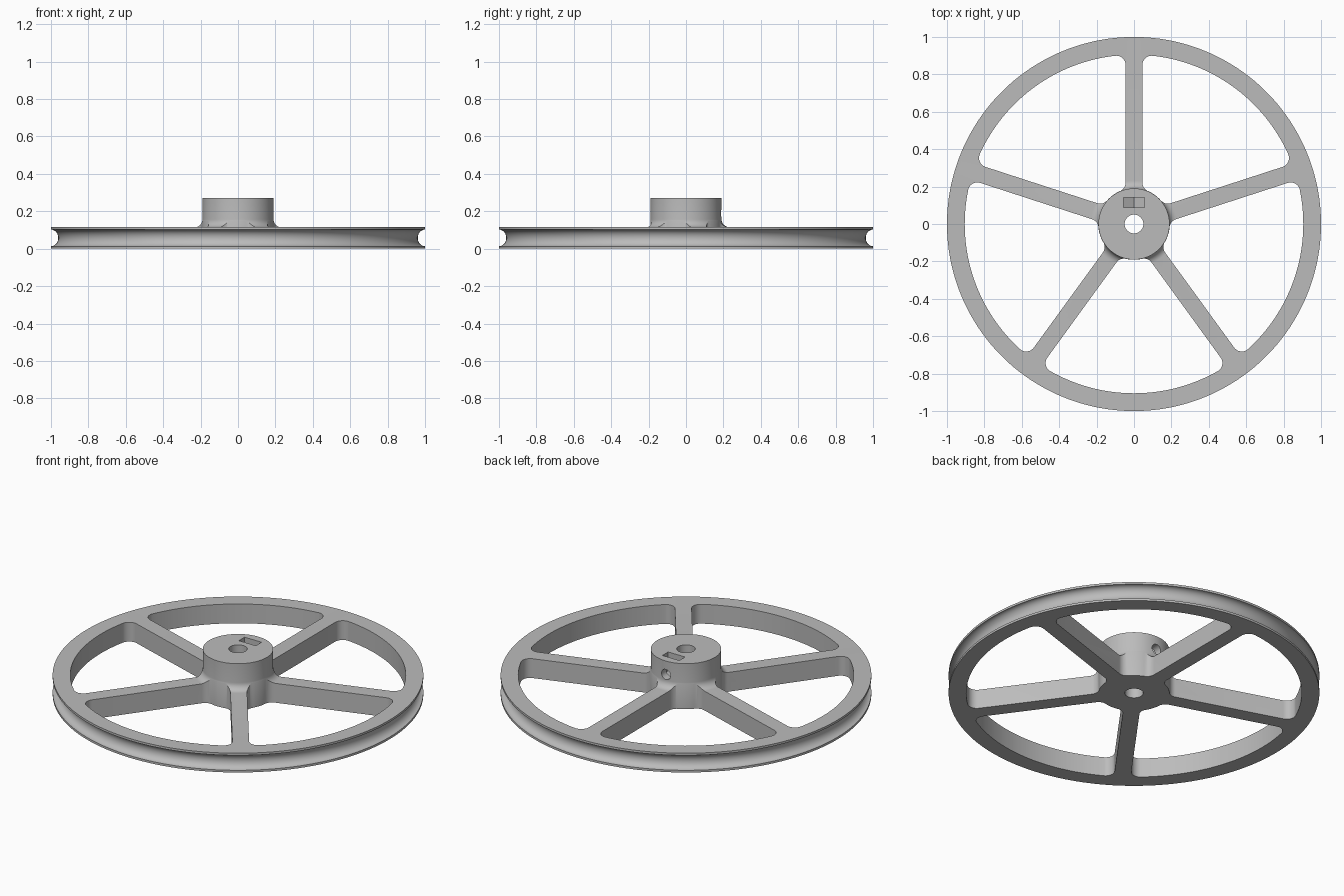
import bpy, bmesh
from math import sin, cos, pi, radians, sqrt, atan2
from mathutils import Vector, Matrix

if "Cube" in bpy.data.objects:
    bpy.data.objects.remove(bpy.data.objects["Cube"])

# Main dimensions
RIM_TOP, HUB_TOP = 0.115, 0.27
RIM_INNER, HUB_R, BORE_R = 0.905, 0.19, 0.05
HALF_SPOKE, ROUND = 0.045, 0.05
SPOKES, STEP = 5, 2 * pi / 5

grey = bpy.data.materials.new("plain grey")
grey.use_nodes = True
grey.diffuse_color = (0.5, 0.5, 0.5, 1)
grey.node_tree.nodes["Principled BSDF"].inputs["Base Color"].default_value = (0.5, 0.5, 0.5, 1)


def finish(bm, name):
    bmesh.ops.recalc_face_normals(bm, faces=bm.faces)
    mesh = bpy.data.meshes.new(name)
    bm.to_mesh(mesh)
    bm.free()
    mesh.materials.append(grey)
    obj = bpy.data.objects.new(name, mesh)
    bpy.context.collection.objects.link(obj)
    return obj


def arc(cx, cy, rx, ry, start, end, steps):
    angles = [start + (end - start) * i / steps for i in range(steps + 1)]
    return [(cx + rx * cos(a), cy + ry * sin(a)) for a in angles]


def lathe(name, profile, steps):
    bm = bmesh.new()
    rings = []
    for i in range(steps):
        a = 2 * pi * i / steps
        rings.append([bm.verts.new((r * cos(a), r * sin(a), z)) for r, z in profile])
    n = len(profile)
    for i in range(steps):
        a, b = rings[i], rings[(i + 1) % steps]
        for j in range(n):
            k = (j + 1) % n
            bm.faces.new((a[j], b[j], b[k], a[k]))
    return finish(bm, name)


def prism(name, points, start, depth, matrix=Matrix()):
    bm = bmesh.new()
    face = bm.faces.new([bm.verts.new((x, y, start)) for x, y in points])
    ext = bmesh.ops.extrude_face_region(bm, geom=[face])
    top = [v for v in ext["geom"] if isinstance(v, bmesh.types.BMVert)]
    bmesh.ops.translate(bm, verts=top, vec=(0, 0, depth))
    bmesh.ops.transform(bm, matrix=matrix, verts=bm.verts)
    obj = finish(bm, name)
    obj.hide_render = True
    return obj


def window_outline():
    """Rounded opening between two spokes, mirrored about its middle line."""
    inner = HUB_R + 0.001
    off = HALF_SPOKE + ROUND
    xi = sqrt((inner + ROUND) ** 2 - off ** 2)
    xo = sqrt((RIM_INNER - ROUND) ** 2 - off ** 2)
    ti, to = atan2(off, xi), atan2(off, xo)
    mid = STEP / 2
    half = arc(0, 0, inner, inner, mid, ti, 8)[:-1]
    half += arc(xi, off, ROUND, ROUND, ti - pi, -pi / 2, 10)
    half += arc(xo, off, ROUND, ROUND, -pi / 2, to, 12)
    half += arc(0, 0, RIM_INNER, RIM_INNER, to, mid, 20)[1:]
    mirrored = [(x * cos(STEP) + y * sin(STEP), x * sin(STEP) - y * cos(STEP)) for x, y in half]
    return half + mirrored[-2:0:-1]


# Wheel body: grooved rim, web and filleted hub turned in one piece
lip, fillet = 0.013, 0.042
profile = [(BORE_R, 0), (1, 0)]
profile += arc(1, RIM_TOP / 2, 0.039, RIM_TOP / 2 - lip, 1.5 * pi, 0.5 * pi, 18)
profile += [(1, RIM_TOP)]
profile += arc(HUB_R + fillet, RIM_TOP + fillet, fillet, fillet, -pi / 2, -pi, 8)
profile += [(HUB_R, HUB_TOP), (BORE_R, HUB_TOP)]
wheel = lathe("spoked_pulley_wheel", profile, 180)

# Openings that leave five spokes
cutters = []
outline = window_outline()
for i in range(SPOKES):
    turn = Matrix.Rotation(radians(90) + i * STEP, 4, "Z")
    cutters.append(prism("window_cutter", outline, -0.05, 0.25, turn))

# Nut pocket with a pointed floor, and the screw hole through the hub wall
stand = Matrix.Rotation(pi / 2, 4, "X")
screw_z, flat = 0.19, 0.056
pocket = [(-flat, 0.3), (-flat, 0.158), (0, 0.126), (flat, 0.158), (flat, 0.3)]
cutters.append(prism("nut_pocket_cutter", pocket, -0.142, 0.054, stand))
hole = arc(0, screw_z, 0.03, 0.03, 0, 2 * pi, 32)[:-1]
cutters.append(prism("screw_hole_cutter", hole, -0.3, 0.28, stand))

bpy.context.view_layer.objects.active = wheel
for cutter in cutters:
    mod = wheel.modifiers.new("cut", "BOOLEAN")
    mod.operation = "DIFFERENCE"
    mod.solver = "EXACT"
    mod.object = cutter
    bpy.ops.object.modifier_apply(modifier=mod.name)
    bpy.data.objects.remove(cutter)

# Smooth curved walls, sharp rims
bpy.ops.object.select_all(action="DESELECT")
wheel.select_set(True)
bpy.context.view_layer.objects.active = wheel
bpy.ops.object.shade_smooth_by_angle(angle=radians(30))
